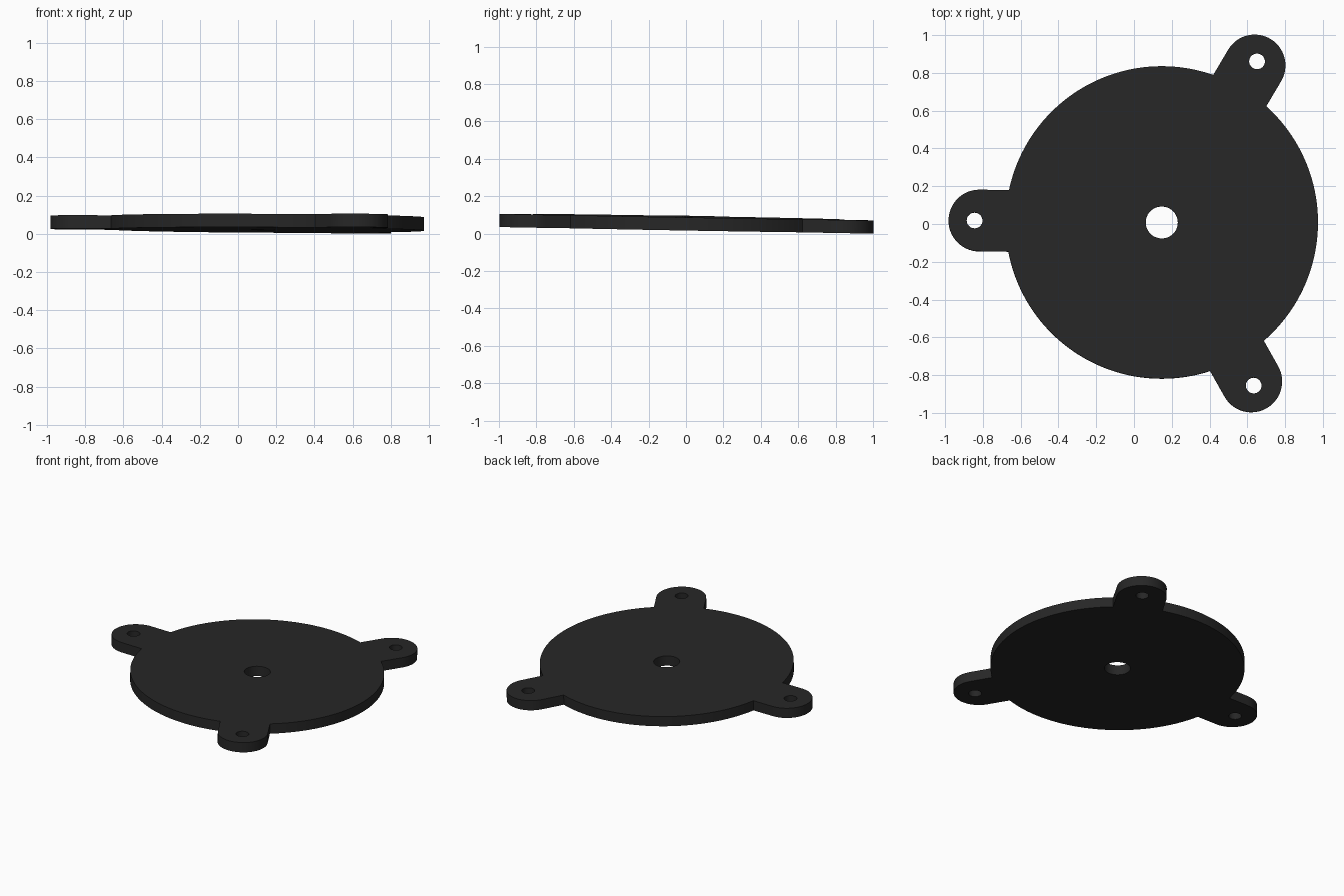
import bpy, bmesh
from math import sin, cos, asin, pi, radians, atan
from mathutils import Matrix, Vector

if "Cube" in bpy.data.objects:
    bpy.data.objects.remove(bpy.data.objects["Cube"])

DISC_R, TAB_R, TAB_DIST, HOLE_DIST = 0.827, 0.163, 0.966, 0.991
CENTRE_HOLE_R, TAB_HOLE_R, THICK = 0.085, 0.042, 0.07
CENTRE = (0.147, 0.008)
TURN = radians(-0.6)
TABS = [radians(a) + TURN for a in (60, 180, 300)]


def arc(cx, cy, r, a0, a1, n):
    return [(cx + r * cos(a0 + (a1 - a0) * i / n),
             cy + r * sin(a0 + (a1 - a0) * i / n)) for i in range(n + 1)]


def circle(cx, cy, r, n):
    return arc(cx, cy, r, 0, 2 * pi, n)[:-1]


# outline: rounded tabs joined by arcs of the disc
half = asin(TAB_R / DISC_R)
outline = []
for a in TABS:
    outline += arc(TAB_DIST * cos(a), TAB_DIST * sin(a), TAB_R, a - pi / 2, a + pi / 2, 32)
    outline += arc(0, 0, DISC_R, a + half, a + 2 * pi / 3 - half, 48)

# centre bore and one screw hole per tab
loops = [outline, circle(0, 0, CENTRE_HOLE_R, 48)]
loops += [circle(HOLE_DIST * cos(a), HOLE_DIST * sin(a), TAB_HOLE_R, 32) for a in TABS]

# filled, extruded flat profile
curve = bpy.data.curves.new("plate_profile", 'CURVE')
curve.dimensions = '2D'
curve.fill_mode = 'BOTH'
curve.extrude = THICK / 2
for pts in loops:
    s = curve.splines.new('POLY')
    s.points.add(len(pts) - 1)
    for p, (x, y) in zip(s.points, pts):
        p.co = (x, y, 0, 1)
    s.use_cyclic_u = True
plate = bpy.data.objects.new("mounting_plate", curve)
bpy.context.collection.objects.link(plate)
bpy.context.view_layer.objects.active = plate
plate.select_set(True)
bpy.ops.object.convert(target='MESH')
plate = bpy.context.object
plate.name = "mounting_plate"

# weld, tilt slightly and rest on the ground
mesh = plate.data
tilt = (Matrix.Translation((*CENTRE, 0))
        @ Matrix.Rotation(-atan(0.0175), 4, 'X') @ Matrix.Rotation(atan(0.0048), 4, 'Y'))
bm = bmesh.new()
bm.from_mesh(mesh)
bmesh.ops.remove_doubles(bm, verts=bm.verts, dist=1e-5)
bmesh.ops.recalc_face_normals(bm, faces=bm.faces)
bm.transform(tilt)
low = min(v.co.z for v in bm.verts)
bmesh.ops.translate(bm, verts=bm.verts, vec=Vector((0, 0, -low)))
bm.to_mesh(mesh)
bm.free()
bpy.ops.object.shade_smooth_by_angle(angle=radians(30))

# near-black finish
mat = bpy.data.materials.new("dark_finish")
mat.diffuse_color = (0.02, 0.02, 0.02, 1)
mat.use_nodes = True
mat.node_tree.nodes["Principled BSDF"].inputs["Base Color"].default_value = mat.diffuse_color
mesh.materials.clear()
mesh.materials.append(mat)
